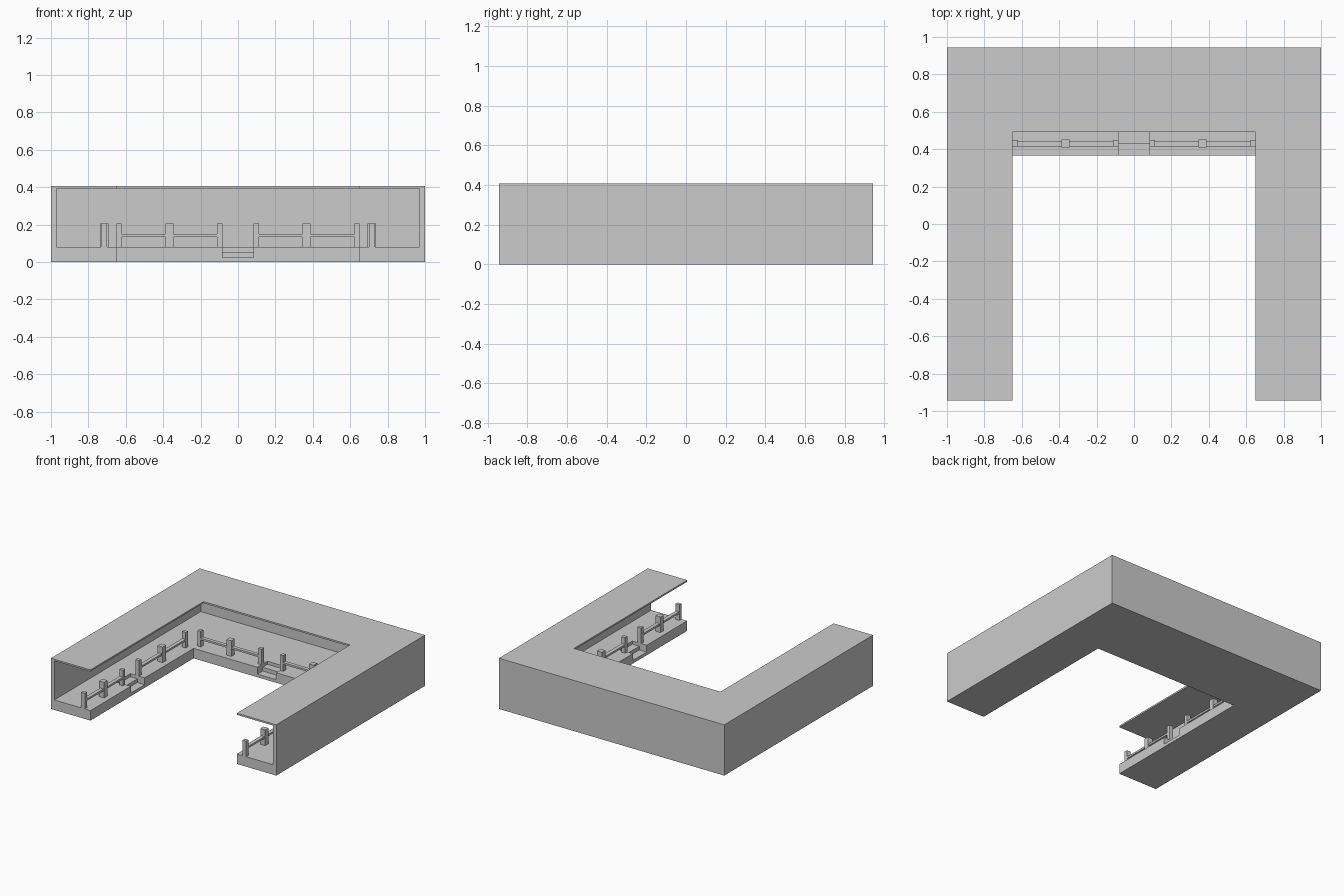
import bpy, bmesh

if "Cube" in bpy.data.objects:
    bpy.data.objects.remove(bpy.data.objects["Cube"])

X, Y = 1.0, 0.943          # outer half sizes
IX, IY = 0.65, 0.365       # inner edge of the floor
FLOOR, ROOF, TOP = 0.08, 0.394, 0.407


def finish(name, bm):
    bmesh.ops.recalc_face_normals(bm, faces=bm.faces)
    me = bpy.data.meshes.new(name)
    bm.to_mesh(me)
    bm.free()
    ob = bpy.data.objects.new(name, me)
    bpy.context.collection.objects.link(ob)
    return ob


def u_slab(name, ix, iy, z0, z1):
    """U-shaped plan, open to the front, extruded upward."""
    bm = bmesh.new()
    pts = [(-X, -Y), (-ix, -Y), (-ix, iy), (ix, iy), (ix, -Y), (X, -Y), (X, Y), (-X, Y)]
    f = bm.faces.new([bm.verts.new((x, y, z0)) for x, y in pts])
    r = bmesh.ops.extrude_face_region(bm, geom=[f])
    bmesh.ops.translate(bm, vec=(0, 0, z1 - z0),
                        verts=[v for v in r["geom"] if isinstance(v, bmesh.types.BMVert)])
    return finish(name, bm)


def add_box(bm, a, b):
    vs = bmesh.ops.create_cube(bm, size=1)["verts"]
    for v in vs:
        v.co = [(p + q) / 2 + c * (q - p) for p, q, c in zip(a, b, v.co)]


def place(side, along, inward, z):
    """Map (distance along edge, distance in from edge) to the given side."""
    if side == "back":
        return (along, IY + inward, z)
    s = -1 if side == "left" else 1
    return (s * (IX + inward), along, z)


def side_box(bm, side, a0, a1, d0, d1, z0, z1):
    p, q = place(side, a0, d0, z0), place(side, a1, d1, z1)
    add_box(bm, [min(c) for c in zip(p, q)], [max(c) for c in zip(p, q)])


# Shell: floor, outer walls, roof
floor = u_slab("floor_base", IX, IY, 0, FLOOR)
u_slab("outer_wall", 0.97, 0.913, FLOOR, ROOF)
u_slab("roof", IX, 0.492, ROOF, TOP)

# Per side: fence runs as (start, end), with the stair gap between them
runs = {
    "back": [(-0.65, -0.083), (0.083, 0.65)],
    "left": [(-Y, -0.43), (-0.255, IY)],
    "right": [(-Y, -0.43), (-0.255, IY)],
}

for side, (r0, r1) in runs.items():
    # Two-step stair recess cut into the floor edge
    for depth, z in ((0.065, 0.025), (0.127, 0.055)):
        bm = bmesh.new()
        side_box(bm, side, r0[1], r1[0], -0.05, depth, z, 0.2)
        cutter = finish("stair_cutter", bm)
        cutter.hide_render = True
        mod = floor.modifiers.new("stairs", "BOOLEAN")
        mod.object, mod.operation, mod.solver = cutter, "DIFFERENCE", "EXACT"
        bpy.context.view_layer.objects.active = floor
        bpy.ops.object.modifier_apply(modifier=mod.name)
        bpy.data.objects.remove(cutter)

    # Fence: slim end posts, wide middle post, one rail per gap
    posts, rails = bmesh.new(), bmesh.new()
    for a, b in (r0, r1):
        m = (a + b) / 2
        for p, q, d0, d1 in ((a, a + 0.028, 0.05, 0.083), (m - 0.021, m + 0.021, 0.043, 0.087),
                             (b - 0.028, b, 0.05, 0.083)):
            side_box(posts, side, p, q, d0, d1, FLOOR, 0.205)
        for p, q in ((a + 0.028, m - 0.021), (m + 0.021, b - 0.028)):
            side_box(rails, side, p, q, 0.05, 0.08, 0.135, 0.15)
    finish(side + "_fence_posts", posts)
    finish(side + "_fence_rails", rails)
